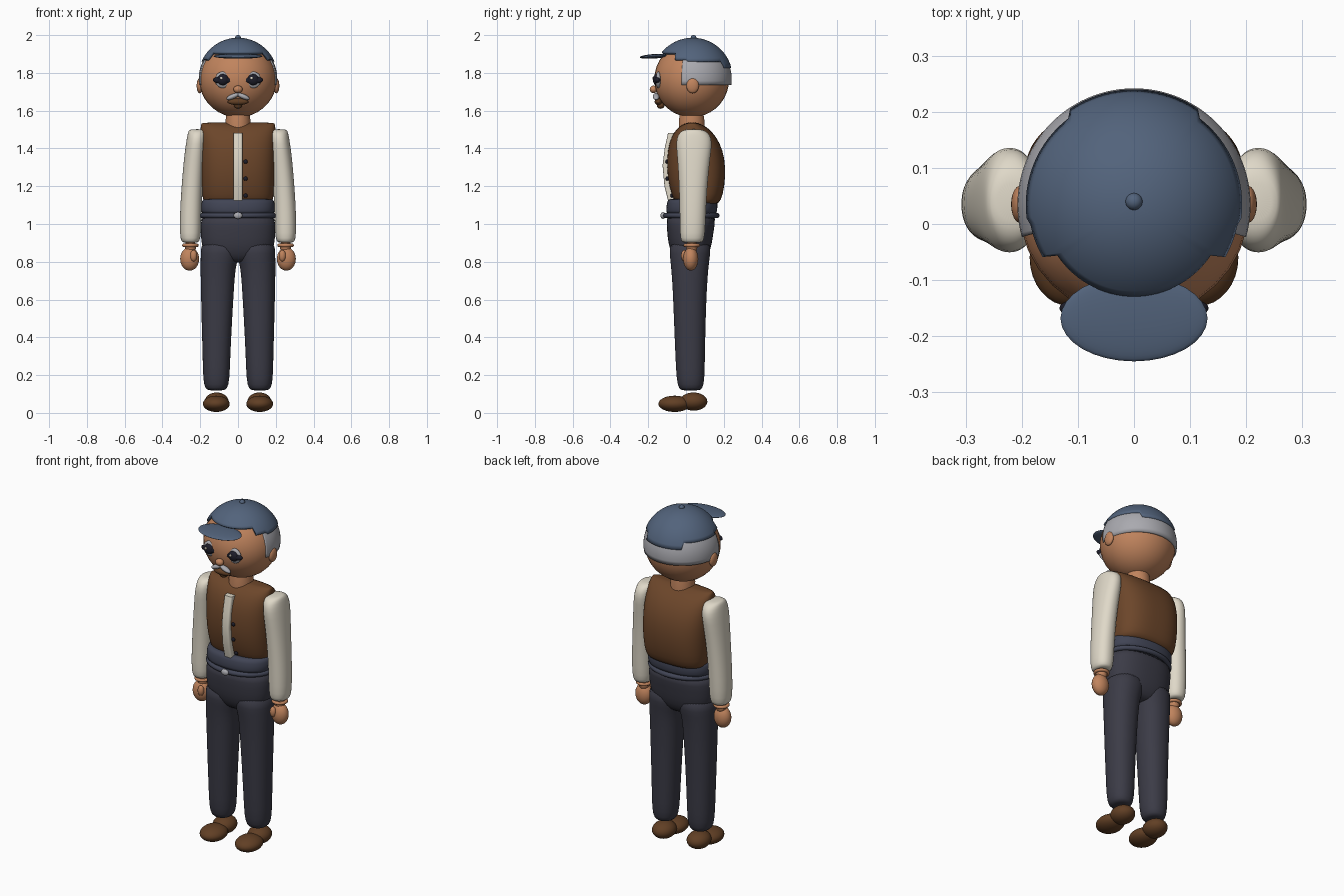
import bpy, bmesh
from math import sin, cos, pi, sqrt, radians
from mathutils import Matrix, Vector

cube = bpy.data.objects.get("Cube")
if cube:
    bpy.data.objects.remove(cube, do_unlink=True)


def material(name, r, g, b):
    m = bpy.data.materials.new(name)
    m.diffuse_color = (r, g, b, 1)
    m.use_nodes = True
    node = next(n for n in m.node_tree.nodes if n.type == 'BSDF_PRINCIPLED')
    node.inputs["Base Color"].default_value = (r, g, b, 1)
    node.inputs["Roughness"].default_value = 0.7
    return m


SKIN = material("skin", .53, .23, .11)
VEST = material("vest brown", .15, .061, .023)
CREAM = material("shirt cream", .74, .69, .58)
CAP = material("cap blue", .085, .125, .2)
TROUSER = material("trouser charcoal", .044, .044, .062)
WAIST = material("waist navy", .052, .058, .09)
GREY = material("hair grey", .4, .4, .43)
SHOE = material("shoe brown", .12, .05, .018)
DARK = material("eye dark", .012, .012, .022)


def finish(name, bm, mat, angle=50):
    bmesh.ops.recalc_face_normals(bm, faces=bm.faces)
    mesh = bpy.data.meshes.new(name)
    bm.to_mesh(mesh)
    bm.free()
    mesh.materials.append(mat)
    ob = bpy.data.objects.new(name, mesh)
    bpy.context.collection.objects.link(ob)
    bpy.ops.object.select_all(action='DESELECT')
    bpy.context.view_layer.objects.active = ob
    ob.select_set(True)
    bpy.ops.object.shade_smooth_by_angle(angle=radians(angle))
    return ob


def ball(name, mat, loc, size, tilt=(0, 0)):
    """Ellipsoid with half sizes; tilt turns it about x then y."""
    bm = bmesh.new()
    bmesh.ops.create_uvsphere(bm, u_segments=32, v_segments=18, radius=1)
    rot = Matrix.Rotation(tilt[1], 4, 'Y') @ Matrix.Rotation(tilt[0], 4, 'X')
    bm.transform(Matrix.Translation(loc) @ rot @ Matrix.Diagonal((*size, 1)))
    return finish(name, bm, mat)


def skin_rows(bm, rows, closed=True):
    n = len(rows[0])
    for a, b in zip(rows, rows[1:]):
        for i in range(n if closed else n - 1):
            j = (i + 1) % n
            bm.faces.new((a[i], a[j], b[j], b[i]))


def loft(name, mat, rings, power=2, seg=40, smooth=2):
    """Stack of rounded sections: (z, centre x, centre y, half x, half y)."""
    bm = bmesh.new()
    rows = []
    for z, cx, cy, rx, ry in rings:
        row = []
        for i in range(seg):
            c, s = cos(2 * pi * i / seg), sin(2 * pi * i / seg)
            k = (abs(c) ** power + abs(s) ** power) ** (-1 / power)
            row.append(bm.verts.new((cx + rx * k * c, cy + ry * k * s, z)))
        rows.append(row)
    skin_rows(bm, rows)
    bm.faces.new(rows[0])
    bm.faces.new(rows[-1])
    ob = finish(name, bm, mat, 60)
    if smooth:
        ob.modifiers.new("rounding", 'SUBSURF').levels = 1
        ob.modifiers["rounding"].render_levels = 1
    return ob


def ring(name, mat, loc, rx, ry, thick):
    """Closed elliptical band with a round section."""
    bm = bmesh.new()
    rows = []
    for i in range(48):
        a = 2 * pi * i / 48
        rows.append([bm.verts.new((loc[0] + (rx + thick * cos(t)) * cos(a),
                                   loc[1] + (ry + thick * cos(t)) * sin(a),
                                   loc[2] + thick * sin(t)))
                     for t in [2 * pi * k / 10 for k in range(10)]])
    skin_rows(bm, rows + rows[:1])
    return finish(name, bm, mat)


def shell(name, mat, centre, r, top, edge, start, end, thick):
    """Part of a sphere from height top down to edge(azimuth); 0 is the back."""
    bm = bmesh.new()
    cols, n = [], 96
    for i in range(n + 1):
        a = start + (end - start) * i / n
        col = []
        for k in range(15):
            t = k / 14
            z = top + (edge(a) - top) * t * t - centre[2]
            h = sqrt(max(r * r - z * z, 0))
            col.append(bm.verts.new((centre[0] + h * sin(a), centre[1] + h * cos(a), centre[2] + z)))
        cols.append(col)
    skin_rows(bm, cols, closed=False)
    bmesh.ops.remove_doubles(bm, verts=bm.verts, dist=1e-5)
    ob = finish(name, bm, mat)
    mod = ob.modifiers.new("thickness", 'SOLIDIFY')
    mod.thickness = thick
    mod.offset = -1 if bm_out(ob, centre) else 1
    return ob


def bm_out(ob, centre):
    p = ob.data.polygons[len(ob.data.polygons) // 2]
    return p.normal.dot(p.center - Vector(centre)) > 0


# Head, ears, neck
ball("head", SKIN, (0, .03, 1.765), (.205, .198, .2))
loft("neck", SKIN, [(1.5, 0, .03, .065, .068), (1.545, 0, .03, .066, .068),
                    (1.6, 0, .03, .06, .06)], smooth=0)

# Hair band around the back, and cap with a stepped lower edge
HEAD = (0, .034, 1.768)
shell("hair_band", GREY, HEAD, .208, 1.9, lambda a: 1.735, -1.85, 1.85, .02)


def cap_edge(a):
    a = abs(a)
    return 1.828 if a < .62 else 1.862 if a < 1.75 else 1.872 if a < 2.15 else 1.908


shell("cap", CAP, (0, .035, 1.774), .212, 1.986, cap_edge, -pi, pi, .015)
ball("cap_brim", CAP, (0, -.168, 1.888), (.131, .077, .012), (radians(4), 0))
ball("cap_button", CAP, (0, .04, 1.986), (.015, .015, .014))

# Face
ball("nose", SKIN, (0, -.172, 1.713), (.024, .02, .02))
ball("mouth", SHOE, (0, -.146, 1.647), (.055, .02, .018))
ball("chin_tuft", SHOE, (0, -.134, 1.628), (.022, .02, .018))
for side, s in (("left", 1), ("right", -1)):
    ball(side + "_ear", SKIN, (s * .203, .035, 1.732), (.016, .033, .04))
    ball(side + "_eye_white", GREY, (s * .08, -.146, 1.763), (.042, .016, .044), (0, 0))
    ball(side + "_eye_lash", DARK, (s * .08, -.15, 1.762), (.053, .019, .02))
    ball(side + "_pupil", DARK, (s * .08, -.155, 1.764), (.03, .02, .03))
    ball(side + "_eye_glint", CREAM, (s * .08 - .008, -.174, 1.772), (.007, .004, .007))
    ball(side + "_moustache", GREY, (s * .028, -.158, 1.675), (.036, .017, .013), (0, s * .4))

# Vest, shirt front and buttons
loft("vest", VEST, [(1.1, 0, .06, .16, .09), (1.11, 0, .06, .18, .115),
                    (1.15, 0, .06, .19, .135), (1.25, 0, .055, .197, .155),
                    (1.35, 0, .052, .2, .153), (1.43, 0, .045, .2, .135),
                    (1.49, 0, .038, .199, .1), (1.52, 0, .034, .197, .065),
                    (1.534, 0, .032, .193, .035), (1.537, 0, .032, .185, .02)], power=2.8)
loft("shirt_front", CREAM, [(1.12, 0, -.072, .025, .022), (1.2, 0, -.089, .025, .025),
                            (1.31, 0, -.097, .025, .027), (1.4, 0, -.086, .025, .027),
                            (1.483, 0, -.068, .025, .027)], power=5, smooth=0)
for i, (z, y) in enumerate(((1.33, -.101), (1.24, -.1), (1.15, -.075))):
    ball("vest_button_%d" % (i + 1), DARK, (.04, y, z), (.011, .008, .011))

# Waistband, belt, buckle, pelvis
loft("waistband", WAIST, [(1.04, 0, .028, .193, .133), (1.07, 0, .03, .196, .135),
                          (1.115, 0, .033, .195, .135), (1.132, 0, .034, .185, .125),
                          (1.134, 0, .034, .15, .1)], power=2.4)
ring("belt", WAIST, (0, .028, 1.045), .189, .136, .014)
ball("buckle", GREY, (0, -.122, 1.045), (.023, .013, .018))
loft("pelvis", TROUSER, [(.795, 0, .022, .1, .05), (.81, 0, .022, .14, .08),
                         (.86, 0, .022, .188, .108), (.93, 0, .022, .197, .12),
                         (1.0, 0, .025, .198, .127), (1.06, 0, .028, .195, .133)], power=2.4)

# Arms, legs and shoes
for side, s in (("left", 1), ("right", -1)):
    loft(side + "_sleeve", CREAM,
         [(z, s * x, y, rx, ry) for z, x, y, rx, ry in (
             (.9, .252, .033, .035, .045), (.908, .252, .033, .048, .058),
             (.94, .252, .034, .056, .066), (1.05, .251, .036, .057, .069),
             (1.2, .243, .038, .056, .074), (1.35, .23, .041, .056, .086),
             (1.43, .221, .043, .054, .097), (1.475, .217, .042, .05, .085),
             (1.495, .215, .04, .046, .06), (1.502, .215, .04, .035, .035))], power=2.2)
    ring(side + "_cuff", SKIN, (s * .252, .03, .887), .035, .035, .009)
    ball(side + "_wrist", SKIN, (s * .252, .03, .88), (.03, .03, .04))
    ball(side + "_hand", SKIN, (s * .256, .025, .815), (.05, .04, .062))
    ball(side + "_thumb", SKIN, (s * .235, -.01, .832), (.018, .016, .03))
    loft(side + "_leg", TROUSER,
         [(z, s * x, y, rx, ry) for z, x, y, rx, ry in (
             (.118, .115, .025, .04, .045), (.128, .115, .025, .058, .062),
             (.17, .115, .024, .07, .074), (.3, .114, .022, .073, .078),
             (.5, .112, .02, .081, .084), (.65, .109, .02, .087, .09),
             (.74, .107, .02, .091, .096), (.79, .103, .02, .095, .101),
             (.84, .095, .021, .102, .107), (.92, .09, .022, .107, .113))], power=2.2)
    ball(side + "_shoe_toe", SHOE, (s * .115, -.06, .048), (.071, .086, .043))
    ball(side + "_shoe_heel", SHOE, (s * .113, .04, .06), (.063, .073, .048))
